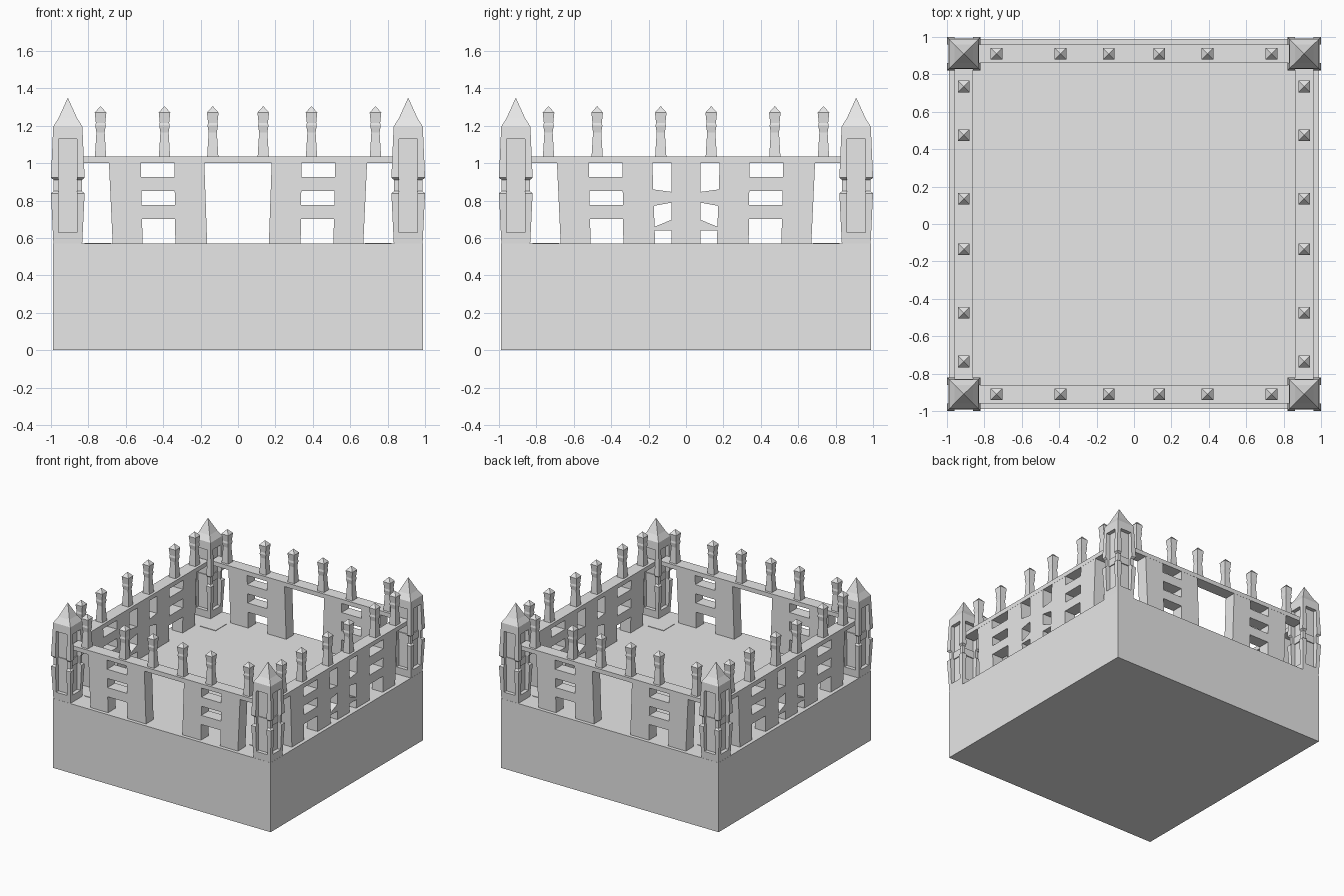
import bpy
import bmesh
from math import pi
from mathutils import Matrix

if "Cube" in bpy.data.objects:
    bpy.data.objects.remove(bpy.data.objects["Cube"])

stone = bpy.data.materials.new("light grey stone")
stone.use_nodes = True
GREY = (0.8, 0.8, 0.8, 1)
stone.diffuse_color = GREY
stone.node_tree.nodes["Principled BSDF"].inputs["Base Color"].default_value = GREY

FLOOR, RAIL_BOTTOM, RAIL_TOP = 0.57, 1.0, 1.035
WALL = 0.91


def finish(name, bm):
    bmesh.ops.recalc_face_normals(bm, faces=bm.faces)
    mesh = bpy.data.meshes.new(name)
    bm.to_mesh(mesh)
    bm.free()
    mesh.materials.append(stone)
    obj = bpy.data.objects.new(name, mesh)
    bpy.context.collection.objects.link(obj)
    return obj


def add_box(bm, centre, size):
    matrix = Matrix.Translation(centre) @ Matrix.Diagonal((*size, 1))
    bmesh.ops.create_cube(bm, size=1, matrix=matrix)


def box(name, centre, size):
    bm = bmesh.new()
    add_box(bm, centre, size)
    return finish(name, bm)


def square_loft(name, profile, x, y):
    """Stack square rings of (half width, height) up to a pointed tip."""
    bm = bmesh.new()
    rings = []
    for h, z in profile:
        rings.append([bm.verts.new((x + sx * h, y + sy * h, z))
                      for sx, sy in ((-1, -1), (1, -1), (1, 1), (-1, 1))])
    for low, high in zip(rings, rings[1:]):
        for i in range(4):
            j = (i + 1) % 4
            bm.faces.new((low[i], low[j], high[j], high[i]))
    bm.faces.new(rings[0])
    bmesh.ops.remove_doubles(bm, verts=rings[-1], dist=0.0001)
    return finish(name, bm)


def wall_part(name, outlines, turn, depth):
    """Extrude outlines in the wall plane, mirror them, turn to one side."""
    bm = bmesh.new()
    for outline in outlines:
        front = bm.faces.new([bm.verts.new((x, -WALL - depth / 2, z)) for x, z in outline])
        new = bmesh.ops.extrude_face_region(bm, geom=[front])["geom"]
        moved = [v for v in new if isinstance(v, bmesh.types.BMVert)]
        bmesh.ops.translate(bm, verts=moved, vec=(0, depth, 0))
    obj = finish(name, bm)
    obj.modifiers.new("mirror", "MIRROR")
    obj.rotation_euler.z = turn
    return obj


def bar(x0, x1, z0, z1):
    return [(x0, z0), (x1, z0), (x1, z1), (x0, z1)]


# Base block with four thin floor plates
box("base", (0, 0, FLOOR / 2), (1.976, 1.976, FLOOR))
for sx in (-1, 1):
    for sy in (-1, 1):
        box("floor_plate", (sx * 0.75, sy * 0.75, FLOOR), (0.14, 0.14, 0.008))

# Pierced wall panels
panel = [
    [(0.165, FLOOR), (0.335, FLOOR), (0.34, RAIL_BOTTOM), (0.18, RAIL_BOTTOM)],
    [(0.51, FLOOR), (0.67, FLOOR), (0.69, RAIL_BOTTOM), (0.52, RAIL_BOTTOM)],
    bar(0.33, 0.525, 0.70, 0.775),
    bar(0.33, 0.525, 0.85, 0.925),
]
# Half of the middle column with its flared cross bars, on the two sides only
middle = [
    bar(0, 0.078, FLOOR, RAIL_BOTTOM),
    [(0.07, 0.79), (0.18, 0.77), (0.18, 0.86), (0.07, 0.845)],
    [(0.07, 0.64), (0.18, 0.64), (0.18, 0.655), (0.07, 0.7)],
]
finial = [(0.03, RAIL_TOP), (0.022, 1.165), (0.028, 1.2), (0.025, 1.215),
          (0.031, 1.27), (0, 1.305)]

for k, side in enumerate(("front", "left", "back", "right")):
    turn = k * pi / 2
    wall_part(side + "_panels", panel, turn, 0.098)
    wall_part(side + "_rail", [bar(0, 0.85, RAIL_BOTTOM, RAIL_TOP)], turn, 0.1)
    if k % 2:
        wall_part(side + "_middle_column", middle, turn, 0.098)
    # Finials along the rail
    for d in (0.135, 0.475 if k % 2 else 0.393, 0.735):
        for s in (-1, 1):
            post = square_loft(side + "_finial", finial, s * d, -WALL)
            post.rotation_euler.z = turn

# Corner towers: waisted shaft with pointed cap and recessed panels
tower = [(0.077, FLOOR), (0.09, 0.838), (0.076, 0.85), (0.076, 0.91),
         (0.09, 0.922), (0.078, 1.195), (0.05, 1.24), (0, 1.35)]
for sx in (-1, 1):
    for sy in (-1, 1):
        x, y = sx * WALL, sy * WALL
        shaft = square_loft("corner_tower", tower, x, y)
        bm = bmesh.new()
        for s in (-1, 1):
            add_box(bm, (x + s * 0.1, y, 0.88), (0.1, 0.1, 0.5))
            add_box(bm, (x, y + s * 0.1, 0.88), (0.1, 0.1, 0.5))
        cutter = finish("tower_recess_cutter", bm)
        cutter.hide_render = True
        cutter.hide_set(True)
        cut = shaft.modifiers.new("recess", "BOOLEAN")
        cut.operation = "DIFFERENCE"
        cut.solver = "EXACT"
        cut.object = cutter
        # Collar bridging the recesses at the waist
        box("tower_collar", (x, y, 0.88), (0.115, 0.115, 0.06))
